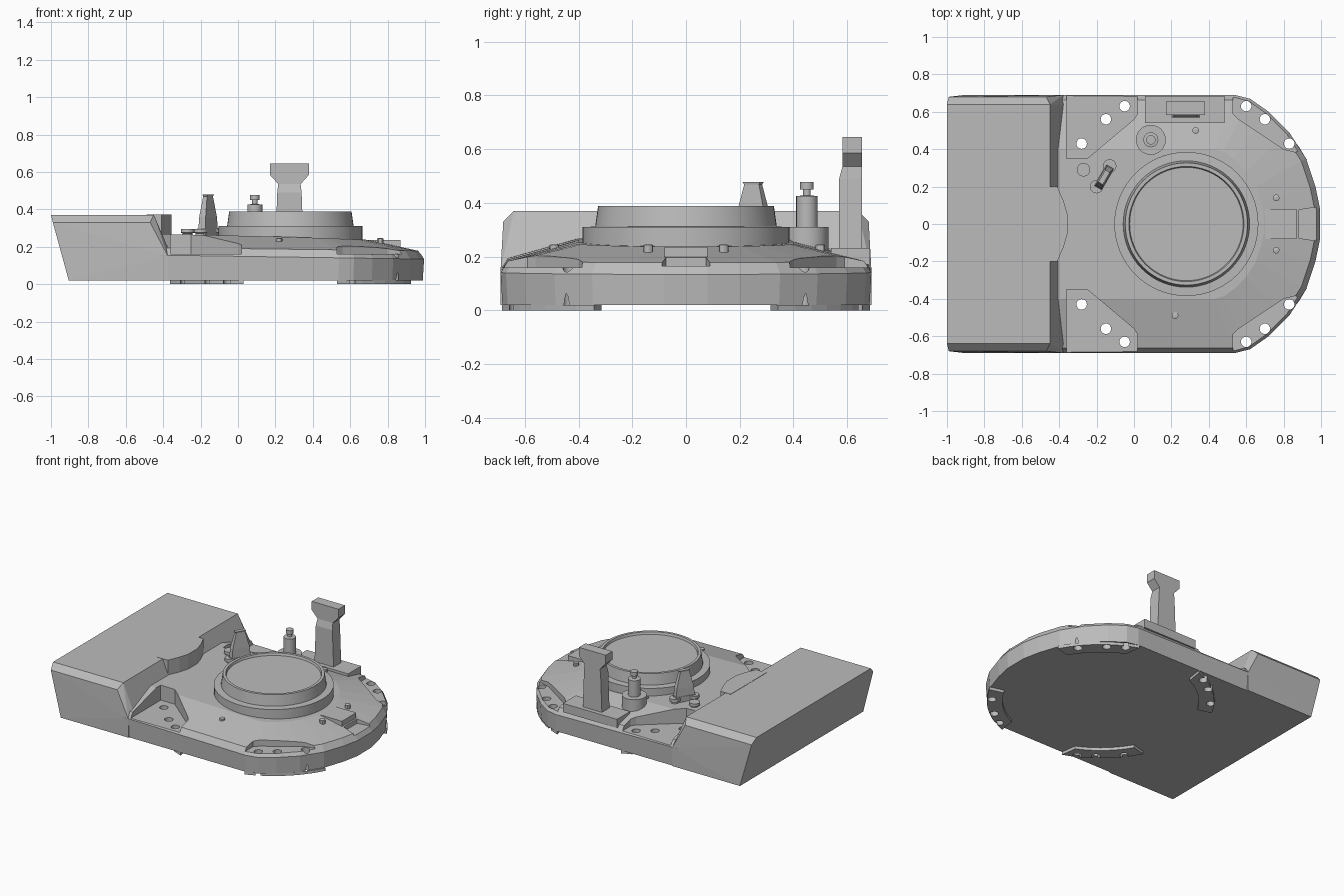
import bpy, bmesh, math
from mathutils import Vector

if "Cube" in bpy.data.objects:
    bpy.data.objects.remove(bpy.data.objects["Cube"])

grey = bpy.data.materials.new("plain_grey")
grey.use_nodes = True
grey.diffuse_color = (0.5, 0.5, 0.5, 1)
grey.node_tree.nodes["Principled BSDF"].inputs["Base Color"].default_value = (0.5, 0.5, 0.5, 1)

RING = 0.28  # x of the turret ring centre


def finish(name, bm, smooth=False):
    bmesh.ops.recalc_face_normals(bm, faces=bm.faces)
    mesh = bpy.data.meshes.new(name)
    bm.to_mesh(mesh)
    bm.free()
    ob = bpy.data.objects.new(name, mesh)
    bpy.context.collection.objects.link(ob)
    mesh.materials.append(grey)
    if smooth:
        bpy.ops.object.select_all(action="DESELECT")
        ob.select_set(True)
        bpy.context.view_layer.objects.active = ob
        bpy.ops.object.shade_smooth_by_angle(angle=math.radians(30))
    return ob


def loft(name, rings):
    """Skin a stack of equal-length rings and cap both ends."""
    bm = bmesh.new()
    loops = [[bm.verts.new(p) for p in ring] for ring in rings]
    n = len(loops[0])
    for low, high in zip(loops, loops[1:]):
        for i in range(n):
            j = (i + 1) % n
            bm.faces.new((low[i], low[j], high[j], high[i]))
    bm.faces.new(loops[0][::-1])
    bm.faces.new(loops[-1])
    return finish(name, bm)


def prism(name, outline, z0, z1):
    return loft(name, [[(x, y, z) for x, y in outline] for z in (z0, z1)])


def box(name, x0, x1, y0, y1, z0, z1):
    return prism(name, [(x0, y0), (x1, y0), (x1, y1), (x0, y1)], z0, z1)


def lathe(name, x, y, profile, sides=32):
    """Turned part from (radius, height) pairs."""
    rings = [[(x + r * math.cos(2 * math.pi * i / sides), y + r * math.sin(2 * math.pi * i / sides), z)
              for i in range(sides)] for r, z in profile]
    ob = loft(name, rings)
    bpy.ops.object.select_all(action="DESELECT")
    ob.select_set(True)
    bpy.context.view_layer.objects.active = ob
    bpy.ops.object.shade_smooth_by_angle(angle=math.radians(30))
    return ob


def hull_of(name, points):
    bm = bmesh.new()
    for p in points:
        bm.verts.new(p)
    bmesh.ops.convex_hull(bm, input=bm.verts)
    bmesh.ops.dissolve_limit(bm, angle_limit=0.01, verts=bm.verts, edges=bm.edges)
    return finish(name, bm)


def cut(target, cutter):
    cutter.hide_render = True
    mod = target.modifiers.new("cut", "BOOLEAN")
    mod.operation = "DIFFERENCE"
    mod.solver = "EXACT"
    mod.object = cutter
    bpy.context.view_layer.objects.active = target
    bpy.ops.object.modifier_apply(modifier=mod.name)


def discard(ob):
    bpy.data.objects.remove(ob)


# Main hull: vertical side, chamfered shoulder, gently raised deck
half = [(-0.42, 0.69), (-0.1, 0.69), (0.2, 0.69), (0.54, 0.69), (0.62, 0.67), (0.72, 0.6),
        (0.83, 0.49), (0.92, 0.35), (0.97, 0.2), (0.995, 0.08)]
outline = half + [(x, -y) for x, y in reversed(half)]


def hull_ring(scale, height, drop):
    ring = []
    for x, y in outline:
        nx = RING + (x - RING) * scale if x > RING else x
        ring.append((nx, y * scale, height - drop * (x + 0.42)))
    return ring


hull = loft("hull", [hull_ring(0.99, 0.02, 0), hull_ring(1, 0.155, 0.015),
                     hull_ring(0.96, 0.195, 0.012), hull_ring(0.58, 0.268, 0.022)])

# Recessed corner pads, the nose notch and the feet below
rear_pad = [(-0.36, 0.35), (-0.25, 0.35), (0.0, 0.56), (0.02, 0.59), (0.02, 0.75), (-0.36, 0.75)]
front_pad = [(0.53, 0.75), (0.53, 0.59), (0.56, 0.56), (0.8, 0.4), (0.86, 0.385), (1.1, 0.42), (0.9, 0.75)]
holes = [(-0.28, 0.43), (-0.15, 0.56), (-0.05, 0.63), (0.6, 0.63), (0.7, 0.56), (0.83, 0.43)]
feet = []
for side in (1, -1):
    for pad in (rear_pad, front_pad):
        cutter = prism("pad_cutter", [(x, y * side) for x, y in pad], 0.16, 0.5)
        cut(hull, cutter)
        discard(cutter)
    for end, name in ((1, "front"), (-1, "rear")):
        def arc(r, angles):
            return [(RING + end * r * math.cos(math.radians(a)),
                     side * min(0.685, r * math.sin(math.radians(a)))) for a in angles]
        shape = arc(0.63, range(30, 70, 5)) + arc(0.73, range(70, 27, -6))
        feet.append(prism(name + "_foot", shape, 0, 0.021))
notch = prism("notch_cutter", [(0.88, -0.075), (1.1, -0.11), (1.1, 0.11), (0.88, 0.075)], 0.165, 0.5)
cut(hull, notch)
discard(notch)
for side in (1, -1):
    for x, y in holes:
        drill = lathe("drill", x, y * side, [(0.028, -0.1), (0.028, 0.5)], 20)
        cut(hull, drill)
        for foot in feet:
            centre = sum((Vector(c) for c in foot.bound_box), Vector()) / 8
            if abs(centre.x - x) < 0.3 and centre.y * side > 0:
                cut(foot, drill)
        discard(drill)

# Rear housing with sloped back, chamfered sides and sloped front
hull_of("rear_housing", [(x, y * s, z) for s in (1, -1) for x, y, z in (
    (-0.905, 0.69, 0.02), (-0.375, 0.69, 0.02), (-0.375, 0.69, 0.15), (-0.36, 0.64, 0.16),
    (-0.36, 0.64, 0.02), (-0.47, 0.68, 0.33), (-0.99, 0.68, 0.33), (-1, 0.64, 0.37), (-0.45, 0.64, 0.37))])
prism("housing_bulge", [(-0.49, 0.2), (-0.49, -0.2), (-0.41, -0.2), (-0.375, -0.12), (-0.355, -0.05),
                        (-0.355, 0.05), (-0.375, 0.12), (-0.41, 0.2)], 0.2, 0.372)

# Turret ring with a shallow dished top
lathe("turret_ring", RING, 0, [(0.385, 0.2), (0.385, 0.31), (0.338, 0.312), (0.327, 0.388),
                               (0.308, 0.388), (0.303, 0.372)], 64)

# Tall marker post on its base plate
box("post_base", 0.06, 0.485, 0.54, 0.685, 0.17, 0.232)


def slab(x_half, y0, y1, z):
    return [(0.275 - x_half, y0, z), (0.275 + x_half, y0, z), (0.275 + x_half, y1, z), (0.275 - x_half, y1, z)]


loft("marker_post", [slab(0.075, 0.57, 0.655, 0.22), slab(0.065, 0.57, 0.655, 0.49),
                     slab(0.06, 0.582, 0.655, 0.535), slab(0.105, 0.582, 0.655, 0.585),
                     slab(0.105, 0.582, 0.655, 0.645)])

# Aerial mount
lathe("aerial_mount", 0.09, 0.45, [(0.08, 0.2), (0.08, 0.31), (0.04, 0.31), (0.04, 0.425), (0.014, 0.428),
                                   (0.014, 0.45), (0.025, 0.45), (0.025, 0.477)], 24)
box("aerial_step", 0.05, 0.16, 0.34, 0.39, 0.2, 0.262)

# Tapered bracket on a bar, with round studs either side
along, across = Vector((0.5, 0.86, 0)), Vector((0.86, -0.5, 0))


def bracket_ring(half_len, thick, z):
    mid = Vector((-0.16, 0.25, z))
    return [mid + along * half_len * a + across * thick * b for a, b in ((-1, -1), (1, -1), (1, 1), (-1, 1))]


loft("bracket", [bracket_ring(0.065, 0.022, 0.3), bracket_ring(0.06, 0.02, 0.36),
                 bracket_ring(0.032, 0.012, 0.468), bracket_ring(0.038, 0.014, 0.478)])
loft("bracket_bar", [bracket_ring(0.07, 0.025, 0.24), bracket_ring(0.07, 0.025, 0.3)])
for x, y in ((-0.2, 0.2), (-0.13, 0.31), (-0.27, 0.29)):
    lathe("deck_stud", x, y, [(0.026, 0.22), (0.026, 0.272), (0.036, 0.275), (0.036, 0.295)], 20)

# Small deck bolts and the nose box
for x, y in ((0.33, 0.5), (0.76, 0.14), (0.76, -0.14), (0.22, -0.49)):
    lathe("deck_bolt", x, y, [(0.018, 0.18), (0.018, 0.243), (0.01, 0.246)], 12)
box("nose_box", 0.7, 0.87, -0.08, 0.08, 0.18, 0.236)
